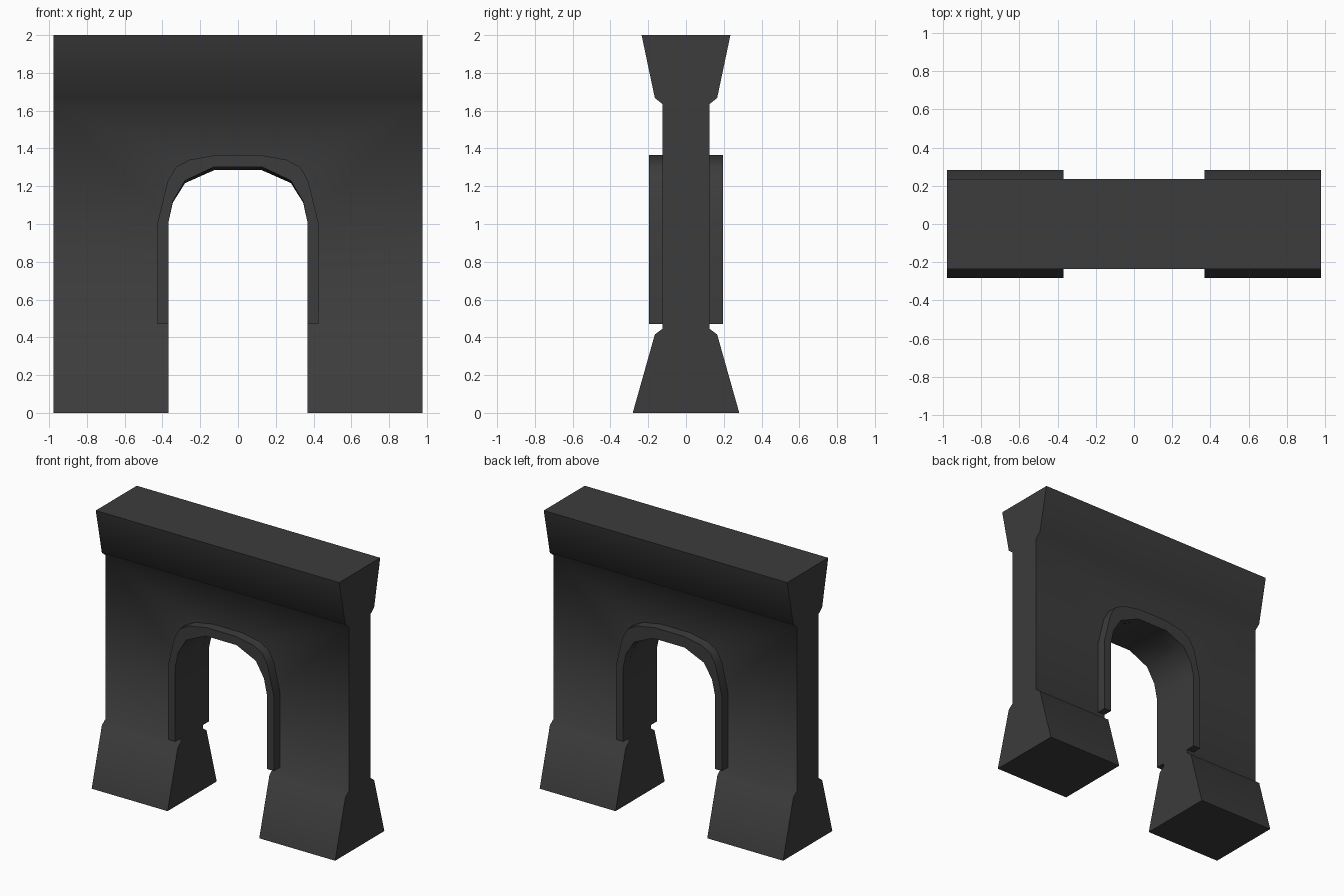
import bpy, bmesh, math

if "Cube" in bpy.data.objects:
    bpy.data.objects.remove(bpy.data.objects["Cube"])

STONE = bpy.data.materials.new("dark_stone")
STONE.diffuse_color = (0.045, 0.045, 0.045, 1)
STONE.use_nodes = True
STONE.node_tree.nodes["Principled BSDF"].inputs["Base Color"].default_value = STONE.diffuse_color


def loft(name, a, b):
    """Closed solid between two matching 3D outlines."""
    bm = bmesh.new()
    va = [bm.verts.new(p) for p in a]
    vb = [bm.verts.new(p) for p in b]
    bm.faces.new(va)
    bm.faces.new(vb[::-1])
    n = len(va)
    for i in range(n):
        bm.faces.new((va[i], vb[i], vb[(i + 1) % n], va[(i + 1) % n]))
    bmesh.ops.recalc_face_normals(bm, faces=bm.faces)
    me = bpy.data.meshes.new(name)
    bm.to_mesh(me)
    bm.free()
    ob = bpy.data.objects.new(name, me)
    bpy.context.collection.objects.link(ob)
    me.materials.append(STONE)
    return ob


def activate(ob):
    bpy.ops.object.select_all(action='DESELECT')
    ob.select_set(True)
    bpy.context.view_layer.objects.active = ob


def mirrored(half):
    """Complete a right-hand half outline with its left side."""
    return half + [(-u, v) for u, v in reversed(half)]


def opening(y, bottom):
    """Arch opening outline at depth y; the crown drops slightly to the back."""
    squash = 1 - 0.06 * (y + 0.195) / 0.39
    arc = [(0.368, 1.01), (0.345, 1.12), (0.28, 1.23), (0.125, 1.303)]
    half = [(0.368, bottom)] + [(x, 1.01 + (z - 1.01) * squash) for x, z in arc]
    return [(x, y, z) for x, z in mirrored(half)]


# Wall with flared base and cornice, extruded along x
section = mirrored([(0.282, 0), (0.165, 0.415), (0.125, 0.445),
                    (0.125, 1.635), (0.165, 1.667), (0.235, 2)])
wall = loft("wall", [(-0.977, y, z) for y, z in section],
            [(0.977, y, z) for y, z in section])

# Cut the archway
cutter = loft("archway_cutter", opening(-0.4, -0.2), opening(0.4, -0.2))
cutter.hide_render = True
activate(wall)
cut = wall.modifiers.new("archway", 'BOOLEAN')
cut.operation = 'DIFFERENCE'
cut.solver = 'EXACT'
cut.object = cutter
bpy.ops.object.modifier_apply(modifier=cut.name)
bpy.data.objects.remove(cutter)
bpy.ops.object.shade_smooth_by_angle(angle=math.radians(60))

# Raised arch trim on front and back
outer = mirrored([(0.425, 0.47), (0.425, 1.01), (0.373, 1.225), (0.33, 1.30),
                  (0.257, 1.34), (0.115, 1.365)])


def trim_outline(y):
    return [(x, y, z) for x, z in outer] + opening(y, 0.47)[::-1]


for name, y0, y1 in (("front_arch_trim", -0.195, -0.12),
                     ("back_arch_trim", 0.12, 0.195)):
    trim = loft(name, trim_outline(y0), trim_outline(y1))
    activate(trim)
    bpy.ops.object.shade_smooth_by_angle(angle=math.radians(40))
